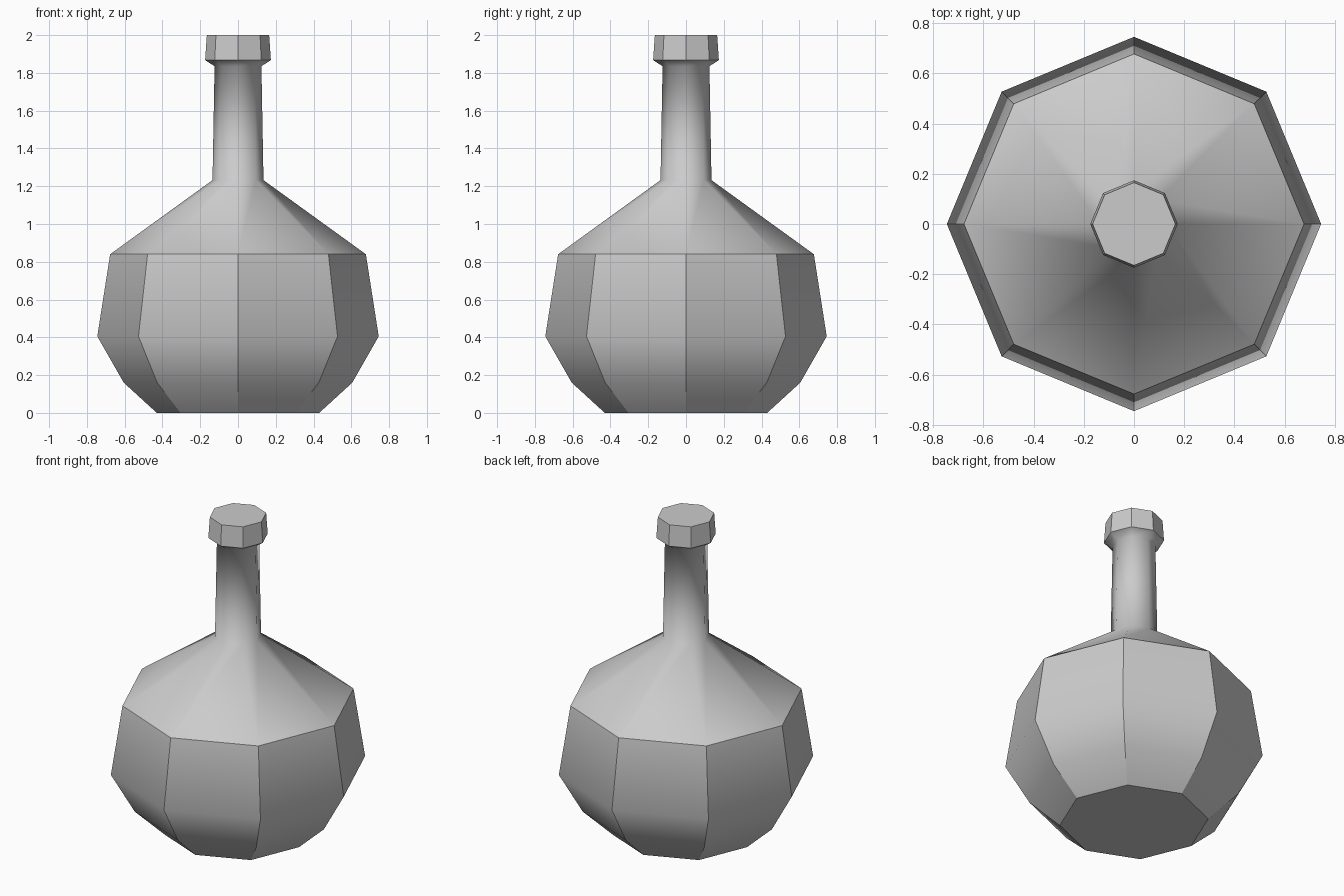
import bpy
import bmesh
from math import cos, sin, pi

if "Cube" in bpy.data.objects:
    bpy.data.objects.remove(bpy.data.objects["Cube"], do_unlink=True)

SIDES = 8

# Single flat colour
grey = bpy.data.materials.new("light grey")
grey.use_nodes = True
colour = (0.6, 0.6, 0.6, 1)
grey.diffuse_color = colour
grey.node_tree.nodes["Principled BSDF"].inputs["Base Color"].default_value = colour

# Profile from base to lip: radius, height, hard ring here, hard uprights above
profile = [
    (0.43, 0.0, True, True),       # base
    (0.605, 0.16, False, True),    # lower belly
    (0.745, 0.405, False, True),   # widest belly
    (0.677, 0.84, True, False),    # shoulder
    (0.135, 1.232, False, True),   # neck foot
    (0.124, 1.835, False, False),  # neck top
    (0.174, 1.868, True, True),    # lip underside
    (0.165, 2.0, True, True),      # lip top
]


def lathe(name, points):
    bm = bmesh.new()
    rings = []
    for radius, height, _, _ in points:
        rings.append([bm.verts.new((radius * cos(2 * pi * i / SIDES),
                                    radius * sin(2 * pi * i / SIDES), height))
                      for i in range(SIDES)])
    for low, high in zip(rings, rings[1:]):
        for i in range(SIDES):
            j = (i + 1) % SIDES
            bm.faces.new((low[i], low[j], high[j], high[i]))
    bm.faces.new(list(reversed(rings[0])))
    bm.faces.new(rings[-1])
    for face in bm.faces:
        face.smooth = True

    # Hard and soft edges follow the profile
    for k, (_, _, hard_ring, hard_upright) in enumerate(points):
        for i in range(SIDES):
            around = bm.edges.get((rings[k][i], rings[k][(i + 1) % SIDES]))
            around.smooth = not hard_ring
            if k + 1 < len(points):
                bm.edges.get((rings[k][i], rings[k + 1][i])).smooth = not hard_upright

    mesh = bpy.data.meshes.new(name)
    bm.to_mesh(mesh)
    bm.free()
    mesh.materials.append(grey)
    obj = bpy.data.objects.new(name, mesh)
    bpy.context.collection.objects.link(obj)
    return obj


lathe("flask", profile)
